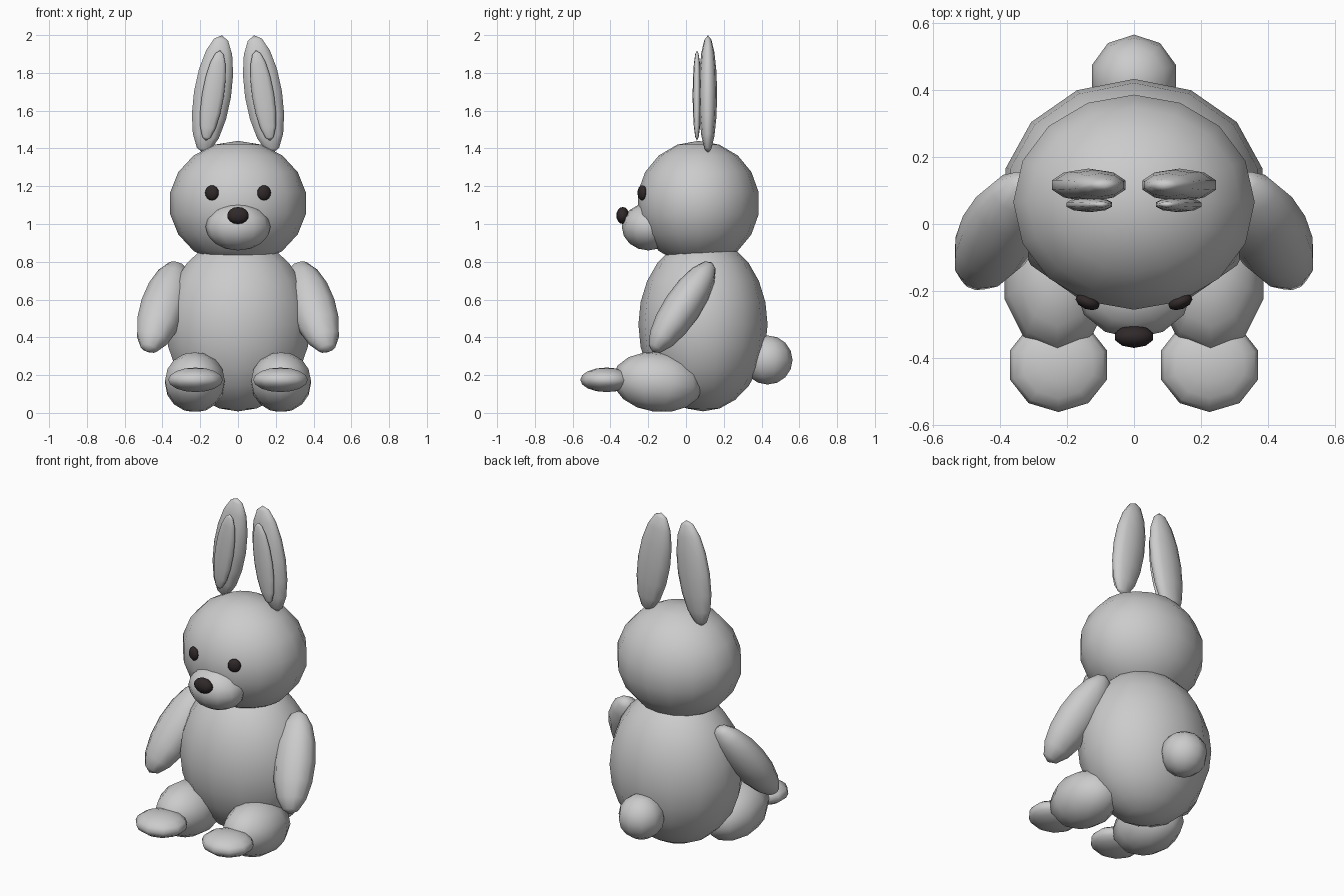
import bpy, bmesh
from math import radians
from mathutils import Vector, Matrix

if "Cube" in bpy.data.objects:
    bpy.data.objects.remove(bpy.data.objects["Cube"])


def material(name, color):
    m = bpy.data.materials.new(name)
    m.diffuse_color = (*color, 1)
    m.use_nodes = True
    m.node_tree.nodes["Principled BSDF"].inputs["Base Color"].default_value = m.diffuse_color
    return m


FUR = material("grey_fur", (0.6, 0.6, 0.6))
DARK = material("dark_brown", (0.03, 0.022, 0.023))


def ball(name, loc, size, rot=None, mat=FUR, seg=10, rings=8):
    """Smooth low-poly ellipsoid with the given half sizes."""
    bm = bmesh.new()
    bmesh.ops.create_uvsphere(bm, u_segments=seg, v_segments=rings, radius=1)
    turn = rot if rot is not None else Matrix.Identity(4)
    bm.transform(Matrix.Translation(loc) @ turn @ Matrix.Diagonal((*size, 1)))
    for f in bm.faces:
        f.smooth = True
    me = bpy.data.meshes.new(name)
    bm.to_mesh(me)
    bm.free()
    me.materials.append(mat)
    ob = bpy.data.objects.new(name, me)
    bpy.context.collection.objects.link(ob)
    return ob


# Torso, head, face and tail
ball("body", (0, 0.09, 0.468), (0.392, 0.342, 0.46), seg=14, rings=12)
ball("head", (0, 0.065, 1.11), (0.365, 0.325, 0.33), seg=16, rings=9)
ball("muzzle", (0, -0.2, 0.985), (0.172, 0.14, 0.125), seg=12)
ball("nose", (0, -0.335, 1.045), (0.06, 0.034, 0.045), mat=DARK)
ball("tail", (0, 0.432, 0.28), (0.132, 0.132, 0.13))

# Paired parts
for side, s in (("left", -1), ("right", 1)):
    tilt = Matrix.Rotation(radians(-9 * s), 4, "Y")
    ball(side + "_ear", (0.135 * s, 0.116, 1.687), (0.104, 0.049, 0.316), tilt)
    ball(side + "_inner_ear", (0.133 * s, 0.058, 1.68), (0.061, 0.023, 0.242), tilt)

    look = Matrix.Rotation(radians(22 * s), 4, "Z")
    ball(side + "_eye", (0.138 * s, -0.232, 1.165), (0.038, 0.022, 0.04), look, DARK)

    # Arm reaches down, forward and out
    axis = Vector((-0.27 * s, 0.53, 0.8)).normalized()
    x = Vector((1, 0, 0))
    x = (x - axis * x.dot(axis)).normalized()
    y = axis.cross(x)
    aim = Matrix((x, y, axis)).transposed().to_4x4()
    ball(side + "_arm", (0.398 * s, -0.02, 0.56), (0.122, 0.1, 0.295), aim)

    # Thigh slopes down towards the back
    slope = Matrix.Rotation(radians(-7), 4, "X")
    ball(side + "_leg", (0.228 * s, -0.15, 0.163), (0.166, 0.24, 0.158), slope)
    ball(side + "_foot", (0.225 * s, -0.42, 0.175), (0.152, 0.14, 0.065))
